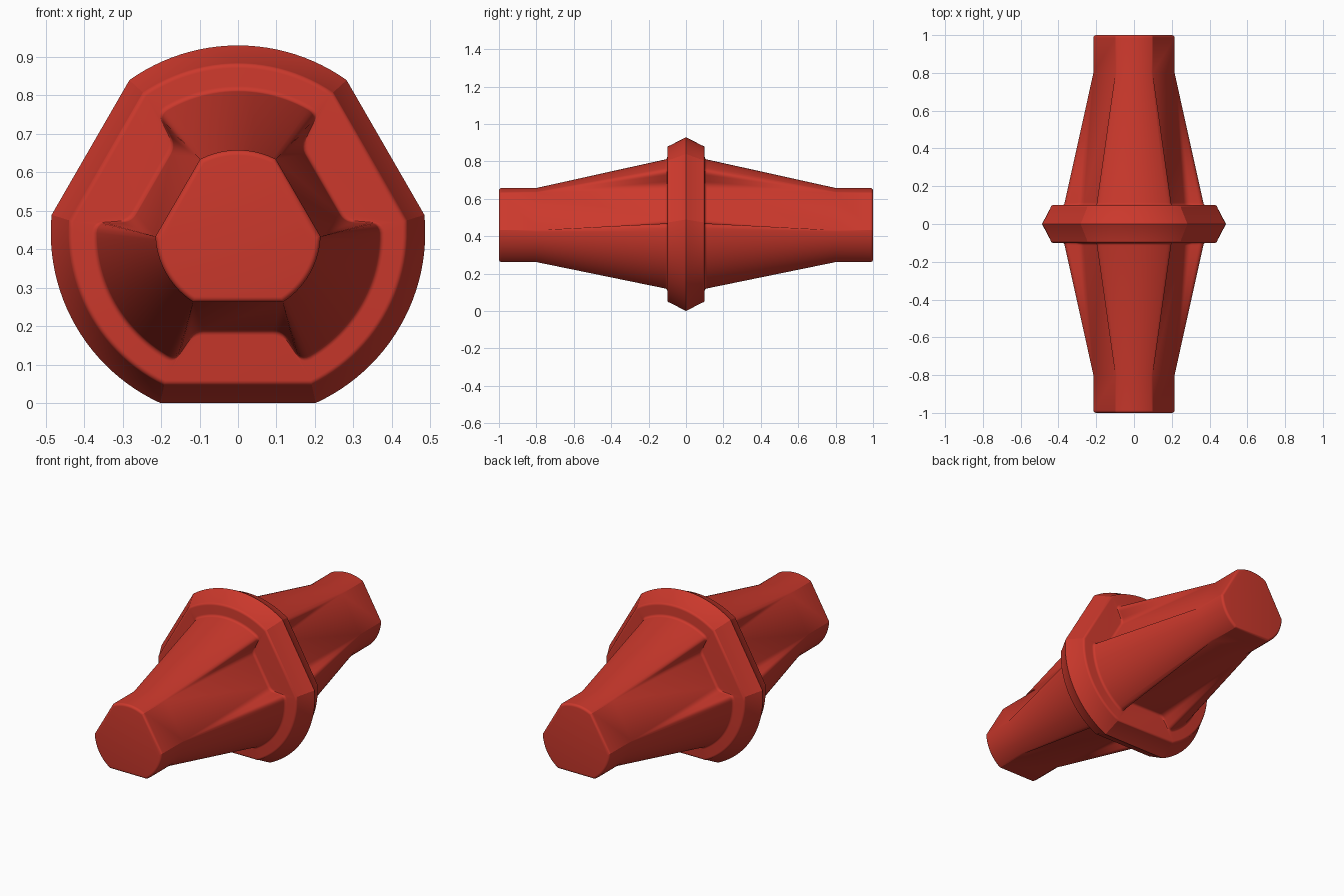
import bpy, bmesh
from math import sin, cos, acos, pi, radians
from mathutils import Vector

if "Cube" in bpy.data.objects:
    bpy.data.objects.remove(bpy.data.objects["Cube"])

CZ = 0.443      # height of the long axis
ARC, FIL = 24, 5


def bez(p0, p1, p2):
    out = []
    for i in range(FIL + 1):
        t = i / FIL
        out.append(p0 * (1 - t) ** 2 + p1 * 2 * t * (1 - t) + p2 * t * t)
    return out


def section(R, d, wv, a):
    """Three-lobed outline: arcs of radius R, flats at distance d (half width wv),
    lobe corner at angle a from the flat's normal. Corners V and L are rounded."""
    V = Vector((wv, d))
    L = Vector((R * sin(a), R * cos(a)))
    k = 0.28 * (L - V).length
    n = (L - V).normalized()
    b = a + k / R
    side = bez(V - Vector((k, 0)), V, V + n * k)
    side += bez(L - n * k, L, Vector((R * sin(b), R * cos(b))))
    arc = []
    for i in range(1, ARC):
        t = b + (2 * pi / 3 - 2 * b) * i / ARC
        arc.append(Vector((R * sin(t), R * cos(t))))
    pts = []
    for j in range(3):
        for base, sgn, path in ((j, 1, side + arc), (j + 1, -1, side[::-1])):
            f = radians(-90 + 120 * base)
            for p in path:
                u, v = sgn * p.x, p.y
                pts.append((v * cos(f) - u * sin(f), v * sin(f) + u * cos(f)))
    return pts


def plain(R, d):
    a = acos(d / R)
    return section(R, d, R * sin(a), a)


def tip(e=0):
    return plain(0.215 + e, 0.181 + e)


def disc(e=0):
    return plain(0.487 + e, 0.443 + e)


def cone(e=0):
    return section(0.367 + e, 0.253 + e, 0.115, radians(26.2))


# Rings from the end cap to the middle of the collar
steps = [i / 5 * pi / 2 for i in range(6)]
rings = []
r = 0.014
for t in steps:                                   # rounded end cap
    rings.append((1 - r + r * cos(t), tip(-r + r * sin(t))))
rings.append((0.8, tip()))                        # start of the flare
r = 0.014
for t in steps:                                   # fillet into the collar
    rings.append((0.1 + r - r * sin(t), cone(r - r * cos(t))))
r = 0.014
for t in steps:                                   # rounded collar rim
    rings.append((0.1 - r + r * cos(t), disc(-0.045 - r + r * sin(t))))
rings.append((0, disc()))
rings += [(-y, s) for y, s in rings[-2::-1]]

# Loft the whole piece
bm = bmesh.new()
loops = [[bm.verts.new((x, y, z + CZ)) for x, z in s] for y, s in rings]
n = len(loops[0])
for A, B in zip(loops, loops[1:]):
    for i in range(n):
        j = (i + 1) % n
        bm.faces.new((A[i], A[j], B[j], B[i]))
bm.faces.new(loops[0])
bm.faces.new(loops[-1])
bmesh.ops.remove_doubles(bm, verts=bm.verts, dist=0.0002)
bmesh.ops.recalc_face_normals(bm, faces=bm.faces)
me = bpy.data.meshes.new("collared_spindle")
bm.to_mesh(me)
bm.free()
ob = bpy.data.objects.new("collared_spindle", me)
bpy.context.collection.objects.link(ob)

mat = bpy.data.materials.new("red")
mat.diffuse_color = (0.6, 0.04, 0.025, 1)
mat.use_nodes = True
mat.node_tree.nodes["Principled BSDF"].inputs["Base Color"].default_value = mat.diffuse_color
me.materials.append(mat)

bpy.context.view_layer.objects.active = ob
ob.select_set(True)
bpy.ops.object.shade_smooth_by_angle(angle=radians(22))
